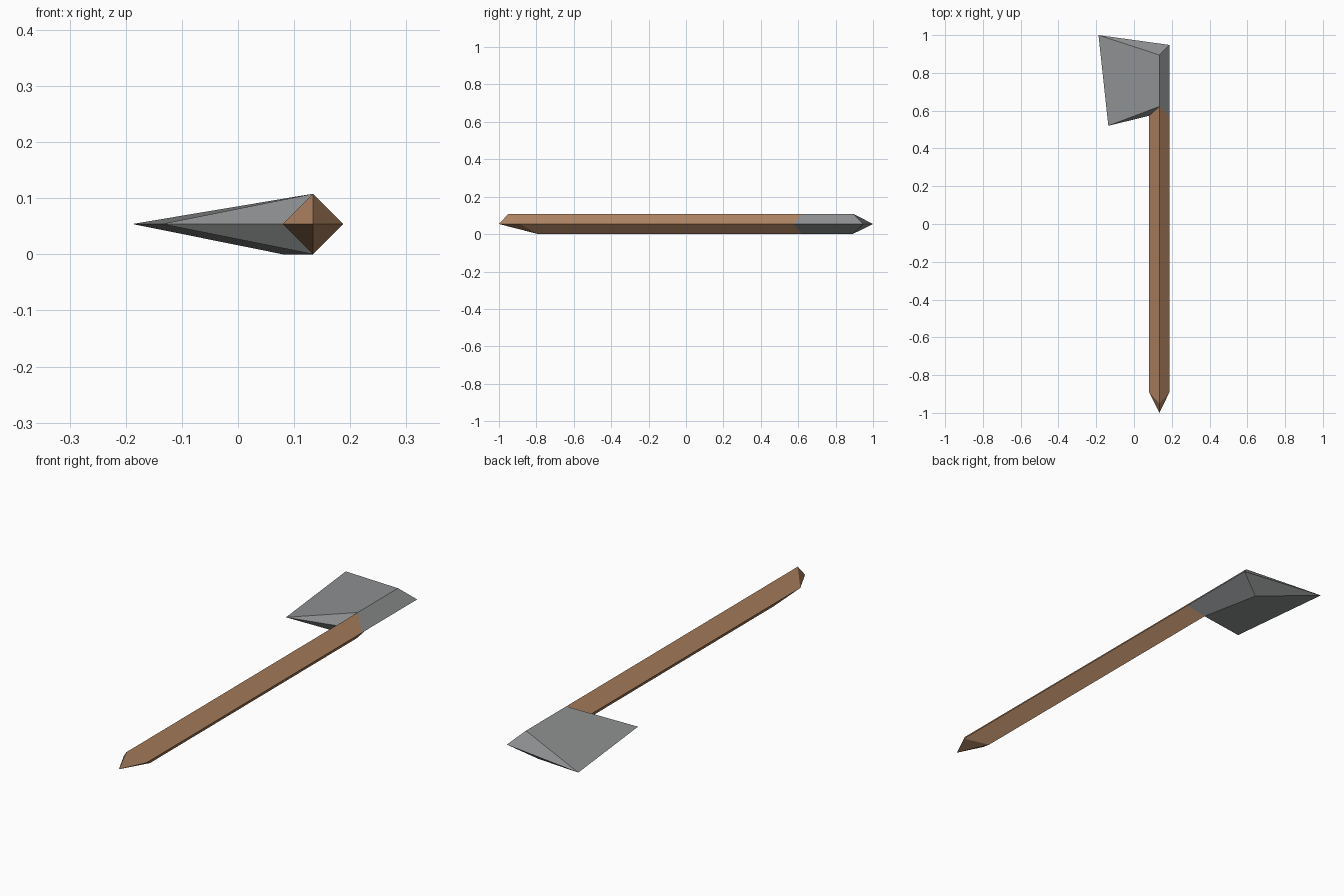
import bpy
import bmesh

cube = bpy.data.objects.get("Cube")
if cube:
    bpy.data.objects.remove(cube, do_unlink=True)


def make_material(name, rgb):
    mat = bpy.data.materials.new(name)
    mat.use_nodes = True
    color = (*rgb, 1)
    mat.diffuse_color = color
    mat.node_tree.nodes["Principled BSDF"].inputs["Base Color"].default_value = color
    return mat


wood = make_material("brown wood", (0.44, 0.235, 0.125))
steel = make_material("grey steel", (0.27, 0.28, 0.285))

R = 0.054          # half width of the diamond section
CX = 0.134         # shaft axis
CZ = R


def ring(bm, right, top, left, bottom):
    """Diamond section whose four corners sit at their own y."""
    corners = ((R, right, 0), (0, top, R), (-R, left, 0), (0, bottom, -R))
    return [bm.verts.new((CX + x, y, CZ + z)) for x, y, z in corners]


def finish(bm, name, mat):
    bmesh.ops.recalc_face_normals(bm, faces=bm.faces)
    mesh = bpy.data.meshes.new(name)
    bm.to_mesh(mesh)
    bm.free()
    mesh.materials.append(mat)
    obj = bpy.data.objects.new(name, mesh)
    bpy.context.collection.objects.link(obj)


SIDE_JOIN, RIDGE_JOIN = 0.573, 0.622

# Handle: diamond shaft with an uneven whittled point
bm = bmesh.new()
butt = ring(bm, -0.89, -0.95, -0.89, -0.79)
neck = ring(bm, SIDE_JOIN, RIDGE_JOIN, SIDE_JOIN, RIDGE_JOIN)
point = bm.verts.new((CX, -1, CZ))
for i in range(4):
    j = (i + 1) % 4
    bm.faces.new((butt[i], butt[j], neck[j], neck[i]))
    bm.faces.new((butt[j], butt[i], point))
bm.faces.new(neck)
finish(bm, "handle", wood)

# Axe head: socket around the shaft, tapering to a sharp edge
bm = bmesh.new()
right, top, left, bottom = ring(bm, SIDE_JOIN, RIDGE_JOIN, SIDE_JOIN, RIDGE_JOIN)
back = bm.verts.new((CX + R, 0.948, CZ))
edge_back = bm.verts.new((-0.188, 1, CZ))
edge_front = bm.verts.new((-0.136, 0.52, CZ))
top_back = bm.verts.new((CX, 0.895, 2 * R))
bottom_back = bm.verts.new((CX - R, 0.89, 0))
for ridge, ridge_back in ((top, top_back), (bottom, bottom_back)):
    bm.faces.new((right, back, ridge_back, ridge))
    bm.faces.new((ridge, ridge_back, edge_back, edge_front))
    bm.faces.new((back, edge_back, ridge_back))
    bm.faces.new((ridge, edge_front, left))
bm.faces.new((right, top, left, bottom))
finish(bm, "axe_head", steel)
